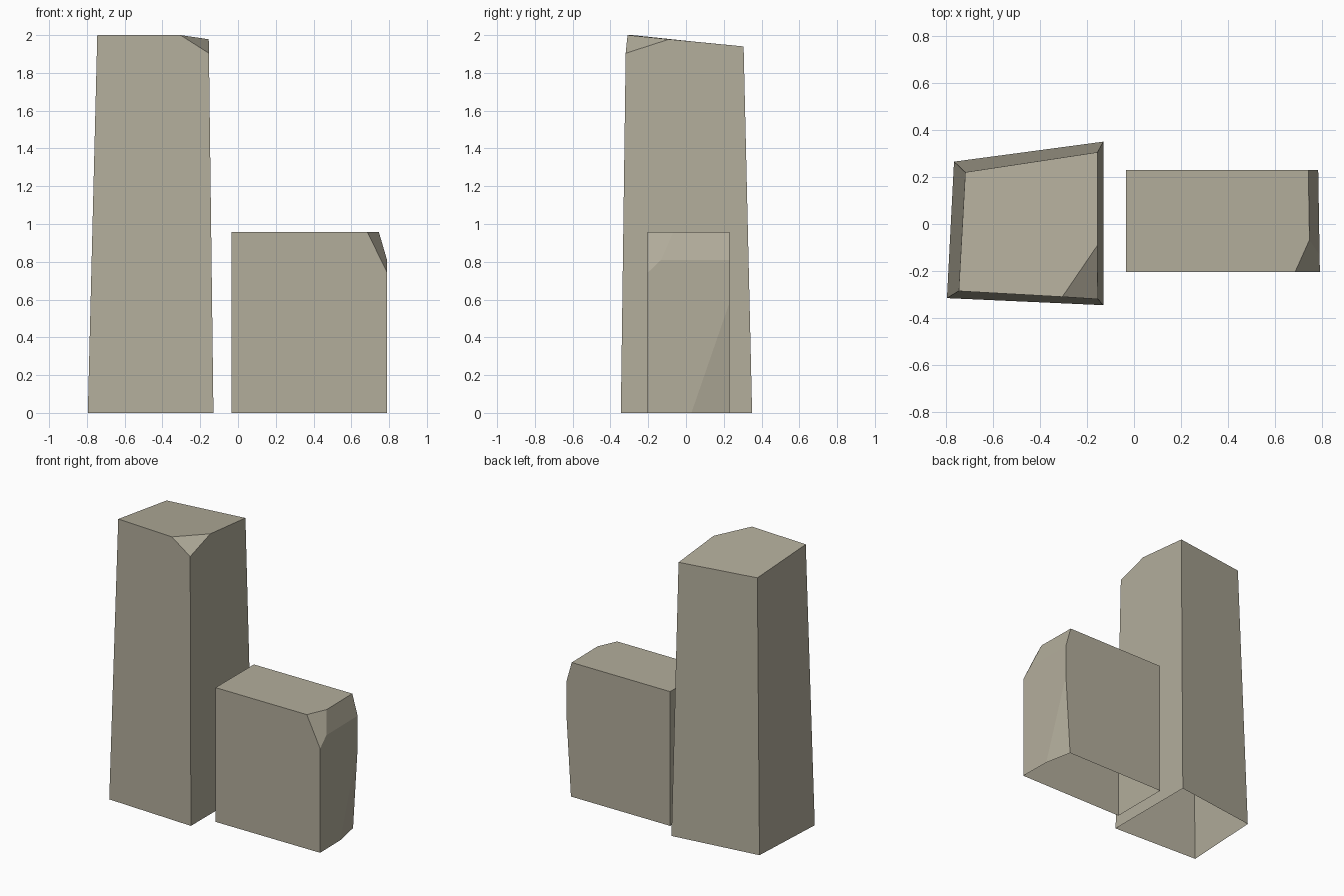
import bpy
import bmesh
from mathutils import Vector

cube = bpy.data.objects.get("Cube")
if cube:
    bpy.data.objects.remove(cube, do_unlink=True)

# One flat stone colour
stone = bpy.data.materials.new("pale_stone")
stone.use_nodes = True
colour = (0.45, 0.42, 0.33, 1)
stone.diffuse_color = colour
bsdf = stone.node_tree.nodes["Principled BSDF"]
bsdf.inputs["Base Color"].default_value = colour
bsdf.inputs["Roughness"].default_value = 0.9


def slice_off(bm, points):
    """Cut off everything beyond the plane through three points and cap it."""
    a, b, c = (Vector(p) for p in points)
    normal = (b - a).cross(c - a).normalized()
    centre = sum((v.co for v in bm.verts), Vector()) / len(bm.verts)
    if normal.dot(centre - a) > 0:
        normal = -normal
    geom = bm.verts[:] + bm.edges[:] + bm.faces[:]
    bmesh.ops.bisect_plane(bm, geom=geom, dist=1e-5, plane_co=a,
                           plane_no=normal, clear_outer=True)
    rim = [e for e in bm.edges if e.is_boundary]
    bmesh.ops.contextual_create(bm, geom=rim)


def stone_block(name, base, top, cuts):
    """Four-sided block with sliced corners and an open underside."""
    bm = bmesh.new()
    low = [bm.verts.new((x, y, 0)) for x, y in base]
    high = [bm.verts.new(p) for p in top]
    bm.faces.new(low[::-1])
    bm.faces.new(high)
    for i in range(4):
        j = (i + 1) % 4
        bm.faces.new((low[i], low[j], high[j], high[i]))
    for cut in cuts:
        slice_off(bm, cut)
    bmesh.ops.recalc_face_normals(bm, faces=bm.faces[:])
    under = [f for f in bm.faces if all(v.co.z < 0.001 for v in f.verts)]
    bmesh.ops.delete(bm, geom=under, context='FACES')
    mesh = bpy.data.meshes.new(name)
    bm.to_mesh(mesh)
    bm.free()
    mesh.materials.append(stone)
    obj = bpy.data.objects.new(name, mesh)
    bpy.context.collection.objects.link(obj)


# Tall tapering pillar with a sloped top and one chipped front corner
stone_block(
    "tall_pillar",
    [(-0.795, -0.315), (-0.13, -0.345), (-0.13, 0.35), (-0.765, 0.265)],
    [(-0.745, -0.285, 2), (-0.155, -0.318, 2),
     (-0.155, 0.305, 1.94), (-0.717, 0.22, 1.947)],
    [[(-0.305, -0.31, 2), (-0.155, -0.09, 1.978), (-0.155, -0.318, 1.905)]],
)

# Low block: bevelled top edge, chipped front corner, chipped lower back corner
plan = [(-0.035, -0.203), (0.79, -0.203), (0.783, 0.229), (-0.035, 0.229)]
stone_block(
    "low_block",
    plan,
    [(x, y, 0.957) for x, y in plan],
    [
        [(0.79, -0.203, 0.81), (0.783, 0.229, 0.81), (0.741, 0.229, 0.957)],
        [(0.685, -0.203, 0.957), (0.747, -0.065, 0.957), (0.79, -0.203, 0.742)],
        [(0.786, 0.03, 0), (0.783, 0.229, 0.58), (0.747, 0.229, 0)],
    ],
)
